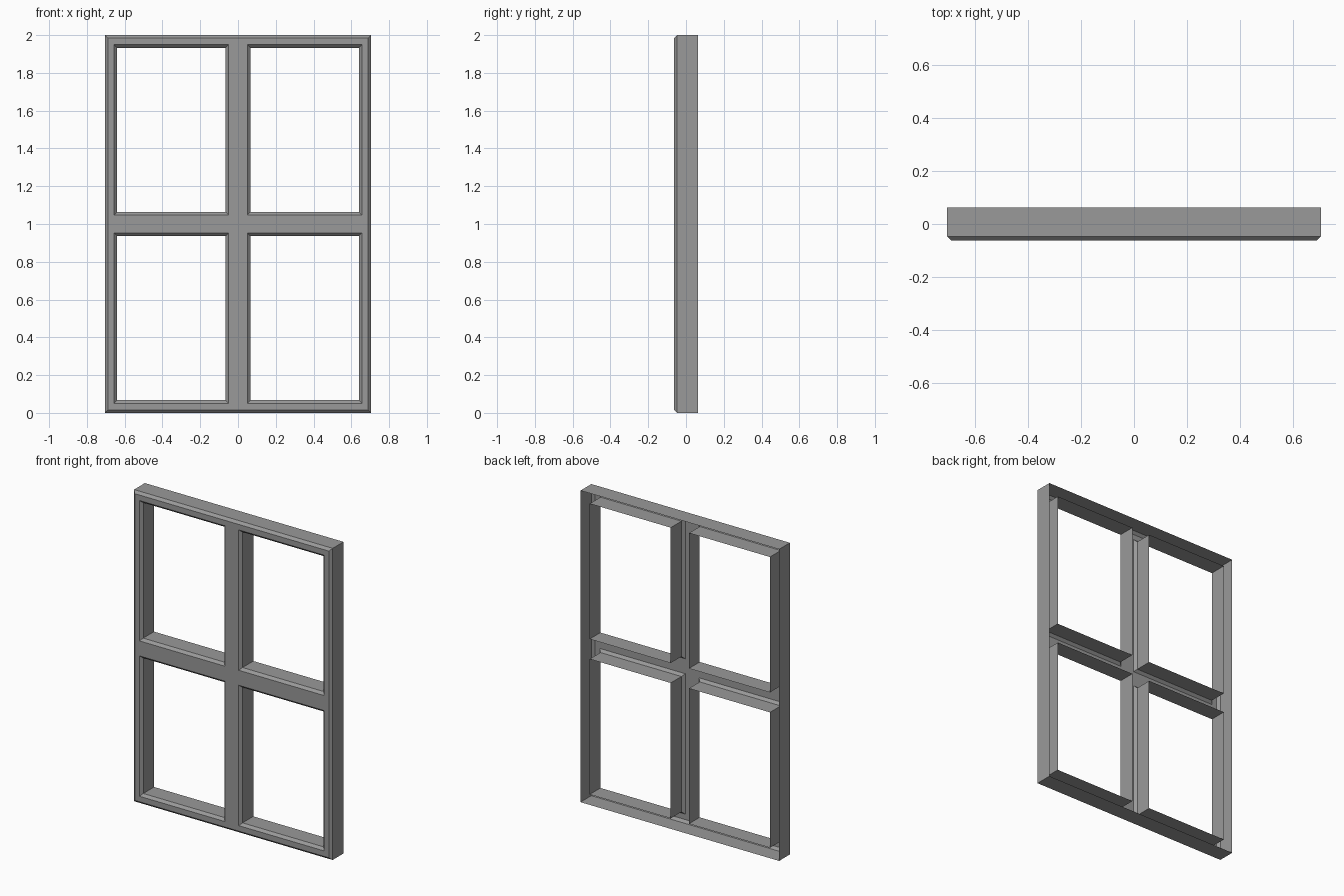
import bpy, bmesh

cube = bpy.data.objects.get("Cube")
if cube:
    bpy.data.objects.remove(cube, do_unlink=True)

HALF_W, HEIGHT, HALF_D = 0.705, 2.0, 0.0625
BEVEL = 0.016
FRONT, BACK = -HALF_D, HALF_D
SHOULDER = FRONT + BEVEL

grey = bpy.data.materials.new("frame_grey")
grey.use_nodes = True
colour = (0.32, 0.32, 0.32, 1)
grey.diffuse_color = colour
grey.node_tree.nodes["Principled BSDF"].inputs["Base Color"].default_value = colour


def finish(bm, name):
    mesh = bpy.data.meshes.new(name)
    bm.to_mesh(mesh)
    bm.free()
    mesh.materials.append(grey)
    obj = bpy.data.objects.new(name, mesh)
    bpy.context.collection.objects.link(obj)


def sleeve(name, x0, x1, z0, z1, grow, outward):
    """Bevelled open tube: front edge, bevel shoulder, straight wall to the back."""
    bm = bmesh.new()
    rings = []
    for g, y in ((0, FRONT), (grow, SHOULDER), (grow, BACK)):
        corners = ((x0 - g, z0 - g), (x1 + g, z0 - g), (x1 + g, z1 + g), (x0 - g, z1 + g))
        rings.append([bm.verts.new((x, y, z)) for x, z in corners])
    for a, b in zip(rings, rings[1:]):
        for i in range(4):
            j = (i + 1) % 4
            face = bm.faces.new((a[i], b[i], b[j], a[j]))
            if not outward:
                face.normal_flip()
    finish(bm, name)


# Grid lines of the flat front: outer rim, pane edges and the central cross
edge_x = HALF_W - BEVEL
xs = [-edge_x, -0.656, -0.049, 0.049, 0.656, edge_x]
zs = [BEVEL, 0.051, 0.952, 1.048, 1.949, HEIGHT - BEVEL]

# Flat front face with four pane openings
bm = bmesh.new()
grid = [[bm.verts.new((x, FRONT, z)) for z in zs] for x in xs]
for i in range(5):
    for j in range(5):
        if i % 2 and j % 2:
            continue
        bm.faces.new((grid[i][j], grid[i + 1][j], grid[i + 1][j + 1], grid[i][j + 1]))
finish(bm, "front_face")

# Outer casing, open at the back
sleeve("outer_casing", xs[0], xs[5], zs[0], zs[5], BEVEL, True)

# Pane reveals running from the front to the open back
for i, side in ((1, "right"), (3, "left")):
    for j, level in ((1, "lower"), (3, "upper")):
        sleeve(f"{level}_{side}_pane_reveal", xs[i], xs[i + 1], zs[j], zs[j + 1], -BEVEL, False)
